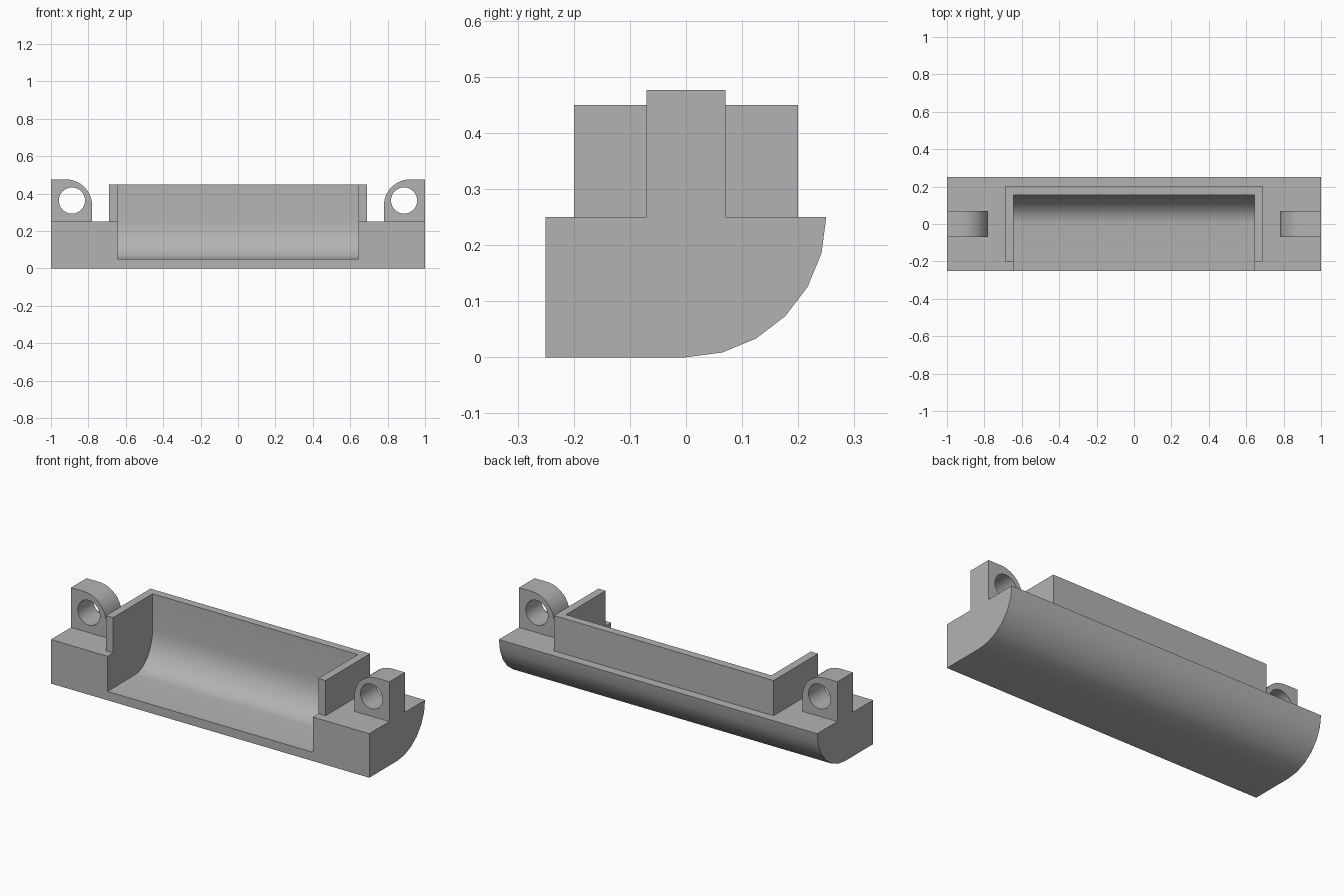
import bpy, bmesh
from math import sin, cos, pi, radians
from mathutils import Vector

cube = bpy.data.objects.get("Cube")
if cube:
    bpy.data.objects.remove(cube, do_unlink=True)

grey = bpy.data.materials.new("plain grey")
grey.use_nodes = True
grey.diffuse_color = (0.45, 0.45, 0.45, 1)
grey.node_tree.nodes["Principled BSDF"].inputs["Base Color"].default_value = grey.diffuse_color


def arc(cu, cv, ru, rv, start, end, steps):
    """Points along an elliptical arc, angles in degrees."""
    angles = [radians(start + (end - start) * i / steps) for i in range(steps + 1)]
    return [(cu + ru * cos(a), cv + rv * sin(a)) for a in angles]


def extrude(name, profile, axis, low, high):
    """Solid from a (horizontal, z) profile, swept along x or y."""
    bm = bmesh.new()
    place = (lambda p: (low, p[0], p[1])) if axis == "x" else (lambda p: (p[0], low, p[1]))
    face = bm.faces.new([bm.verts.new(place(p)) for p in profile])
    swept = bmesh.ops.extrude_face_region(bm, geom=[face])["geom"]
    move = Vector((high - low, 0, 0) if axis == "x" else (0, high - low, 0))
    bmesh.ops.translate(bm, vec=move, verts=[g for g in swept if isinstance(g, bmesh.types.BMVert)])
    bmesh.ops.recalc_face_normals(bm, faces=bm.faces)
    mesh = bpy.data.meshes.new(name)
    bm.to_mesh(mesh)
    bm.free()
    mesh.materials.append(grey)
    obj = bpy.data.objects.new(name, mesh)
    bpy.context.collection.objects.link(obj)
    return obj


def activate(obj):
    bpy.ops.object.select_all(action="DESELECT")
    obj.select_set(True)
    bpy.context.view_layer.objects.active = obj


def combine(obj, other, operation):
    """Apply a boolean and discard the helper."""
    activate(obj)
    mod = obj.modifiers.new("combine", "BOOLEAN")
    mod.operation, mod.object, mod.solver = operation, other, "EXACT"
    bpy.ops.object.modifier_apply(modifier=mod.name)
    bpy.data.objects.remove(other, do_unlink=True)


def smooth(obj):
    activate(obj)
    bpy.ops.object.shade_smooth_by_angle(angle=radians(30))


# Trough body: square front, quarter-round back
body = extrude("trough_body", [(-0.25, 0.25), (-0.25, 0)] + arc(0, 0.25, 0.25, 0.25, -90, 0, 6),
               "x", -1, 1)

# Raised rim around the pocket
rim = extrude("rim", [(-0.2, 0.2), (0.2, 0.2), (0.2, 0.45), (-0.2, 0.45)], "x", -0.69, 0.69)
combine(body, rim, "UNION")

# Pocket, open at the front and top, with a curved back
pocket = extrude("pocket_cutter",
                 [(-0.4, 0.6), (-0.4, 0.05)] + arc(0, 0.25, 0.155, 0.2, -90, 0, 8) + [(0.155, 0.6)],
                 "x", -0.645, 0.645)
combine(body, pocket, "DIFFERENCE")
smooth(body)

# Mounting lugs with through holes, rounded on the inner corner
for side, name in ((1, "left_lug"), (-1, "right_lug")):
    outline = [(1, 0.25), (1, 0.476)] + arc(0.92, 0.336, -0.14, 0.14, 90, 0, 10) + [(0.78, 0.25)]
    lug = extrude(name, [(side * x, z) for x, z in outline], "y", -0.07, 0.07)
    hole = extrude("hole_cutter", arc(side * 0.888, 0.363, 0.07, 0.07, 0, 348.75, 31), "y", -0.2, 0.2)
    combine(lug, hole, "DIFFERENCE")
    smooth(lug)
